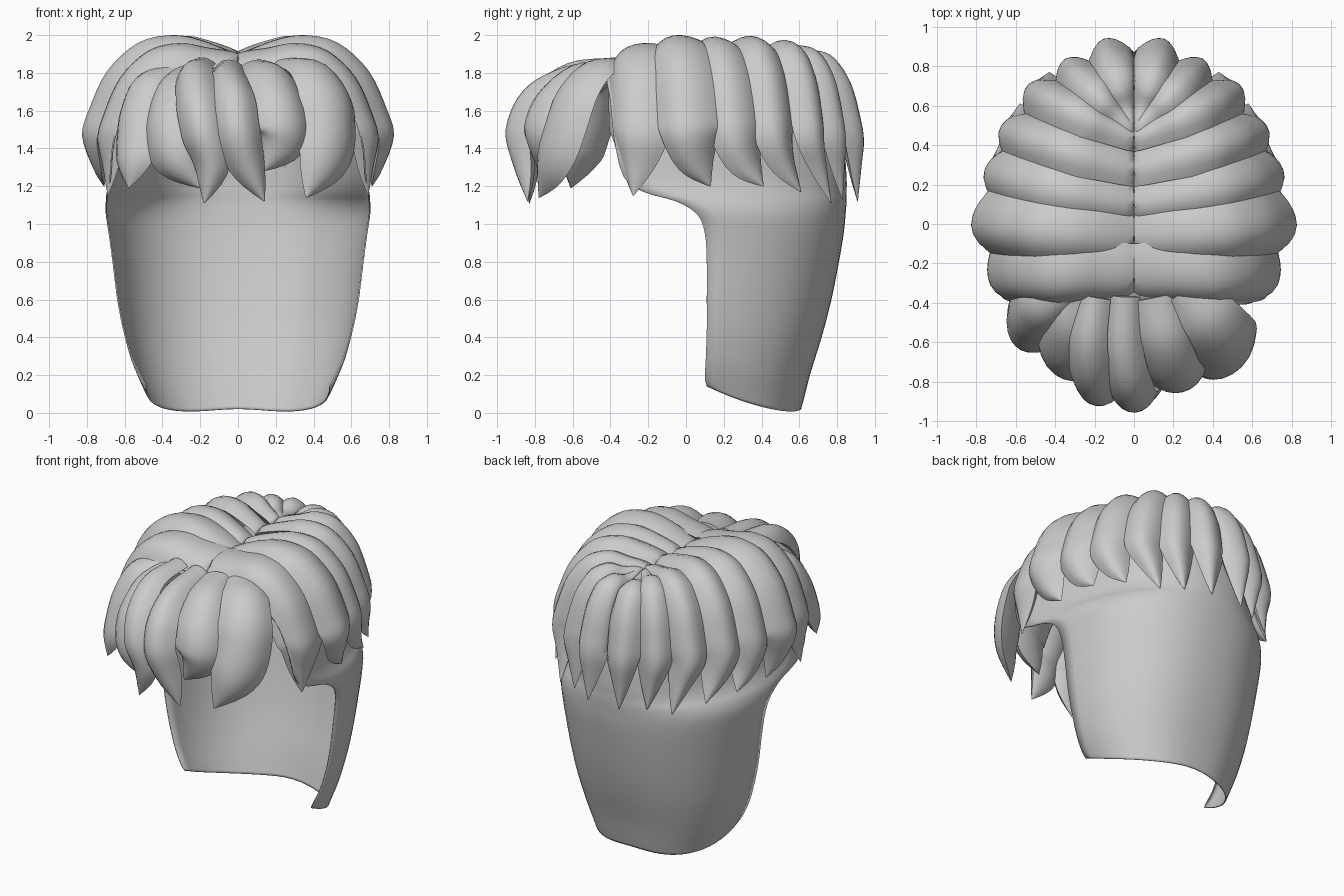
import bpy, math
from mathutils import Vector

if "Cube" in bpy.data.objects:
    bpy.data.objects.remove(bpy.data.objects["Cube"])


def spline(pts, steps):
    """Catmull-Rom resampling of a list of equal-length tuples."""
    p = [Vector(q) for q in pts]
    p = [p[0] * 2 - p[1]] + p + [p[-1] * 2 - p[-2]]
    out = []
    for i in range(1, len(p) - 2):
        a, b, c, d = p[i - 1:i + 3]
        for k in range(steps):
            t = k / steps
            out.append(0.5 * (2 * b + (c - a) * t + (2 * a - 5 * b + 4 * c - d) * t * t
                              + (3 * b - a - 3 * c + d) * t ** 3))
    return out + [p[-2]]


def make(name, verts, faces, angle=50):
    me = bpy.data.meshes.new(name)
    me.from_pydata(verts, [], faces)
    me.validate()
    ob = bpy.data.objects.new(name, me)
    bpy.context.collection.objects.link(ob)
    bpy.ops.object.select_all(action='DESELECT')
    ob.select_set(True)
    bpy.context.view_layer.objects.active = ob
    bpy.ops.object.mode_set(mode='EDIT')
    bpy.ops.mesh.select_all(action='SELECT')
    bpy.ops.mesh.normals_make_consistent(inside=False)
    bpy.ops.object.mode_set(mode='OBJECT')
    bpy.ops.object.shade_smooth_by_angle(angle=math.radians(angle))
    return ob


def lock(name, ridge, hw, h, root=0.5, skew=0.0, clamp=False):
    """Tapered lens-section lock; the path is its outer ridge."""
    path = spline(ridge, 4)
    n, m = len(path), 8
    verts, faces = [], []
    for i, p in enumerate(path):
        s = i / (n - 1)
        t = (path[min(i + 3, n - 1)] - path[max(i - 3, 0)]).normalized()
        out = p - Vector((0, 0, 1.25))
        out = (out - t * out.dot(t)).normalized()
        side = t.cross(out)
        grow = root + (1 - root) * min(1, s / 0.45)
        taper = 1 if s < 0.6 else max(0.02, 1 - ((s - 0.6) / 0.4) ** 2.6)
        w, d = hw * grow * taper, h * min(1, 0.5 + s) * taper
        for k in range(2 * m):
            u = -1 + 2 * k / m if k <= m else 1 - 2 * (k - m) / m
            depth = -d * abs(u) ** 2.2 if k <= m else -d * (1 + 0.4 * (1 - u * u))
            v = p + side * (u * w) + out * (depth + skew * u * d * (1 - u * u))
            if clamp:
                v.x = max(v.x, 0.0)
            verts.append(v)
    r = 2 * m
    for i in range(n - 1):
        for k in range(r):
            a, b = i * r + k, i * r + (k + 1) % r
            faces.append((a, b, b + r, a + r))
    faces += [tuple(range(r)), tuple(range((n - 1) * r, n * r))]
    return make(name, verts, faces)


# Long back sheet running up into the scalp: z, half width, back y, front edge y
rows = spline([(0, .49, .61, .11), (.06, .515, .625, .1), (.2, .565, .66, .105), (.4, .61, .72, .11),
               (.6, .64, .77, .11), (.8, .665, .81, .11), (.95, .685, .835, .1), (1.05, .70, .845, .06),
               (1.12, .70, .85, -.05), (1.17, .695, .85, -.22), (1.25, .68, .85, -.33), (1.45, .66, .83, -.38),
               (1.65, .58, .76, -.4), (1.77, .44, .64, -.42), (1.83, .2, .4, -.4)], 3)
cols, verts, faces = 32, [], []
for z, w, yb, yf in rows:
    for j in range(cols + 1):
        a = math.pi * (j / cols - 0.5)
        c = max(math.cos(a), 0) ** 0.9
        x = math.copysign(abs(math.sin(a)) ** 0.88, a) * w
        lift = 0.14 * (1 - c) ** 1.7 + 0.02 * math.exp(-(x / 0.2) ** 2)
        verts.append((x, yf + (yb - yf) * c, z + lift * max(0, 1 - z / 0.6)))
for i in range(len(rows) - 1):
    for j in range(cols):
        a = i * (cols + 1) + j
        faces.append((a, a + 1, a + cols + 2, a + cols + 1))
faces.append(tuple(range((len(rows) - 1) * (cols + 1), len(rows) * (cols + 1))))
back = make("back_hair", verts, faces)
sol = back.modifiers.new("thickness", 'SOLIDIFY')
sol.thickness, sol.offset = 0.008, -1

# Crown locks: root y, lobe x/y, tip x/y/z, height factor, half width, root width
profile = [(-.12, 1.83), (0, 1.91), (.22, 1.97), (.42, 2.0), (.64, 1.96), (.84, 1.81), (.96, 1.6), (1, 1.47)]
crown = [(-.27, .74, -.27, .69, -.28, 1.15, .94, .18, .85),
         (-.05, .82, .01, .71, .13, 1.20, 1.0, .18, .8),
         (.13, .74, .28, .68, .41, 1.20, .98, .17, .6),
         (.33, .65, .50, .58, .61, 1.17, .97, .15, .8),
         (.47, .51, .71, .43, .77, 1.11, .94, .135, .5),
         (.50, .32, .85, .28, .83, 1.13, .91, .13, .4),
         (.50, .12, .95, .12, .91, 1.12, .89, .13, .4)]
for i, (y0, lx, ly, tx, ty, tz, k, hw, root) in enumerate(crown):
    pts = [(lx * s, y0 + (ly - y0) * s + .2 * (ty - ly) * s ** 4,
            min(1.2 + (z - 1.2) * k, 2) if s > .1 else z - .02) for s, z in profile]
    pts += [((lx + tx) / 2, ly * .5 + ty * .5, 1.31), (tx, ty, tz)]
    ob = lock(f"crown_lock_{i + 1}", pts, hw, 0.10, root, 0.3, True)
    twin = ob.copy()
    twin.data = ob.data.copy()
    twin.name = f"crown_lock_{i + 1}_left"
    for v in twin.data.vertices:
        v.co.x *= -1
    twin.data.flip_normals()
    bpy.context.collection.objects.link(twin)

# Fringe locks: half width and ridge path
fringe = [
    (.15, (-.36, -.35, 1.85), (-.51, -.45, 1.78), (-.58, -.53, 1.62), (-.60, -.59, 1.45), (-.60, -.62, 1.32), (-.58, -.61, 1.19)),
    (.16, (-.30, -.37, 1.84), (-.36, -.55, 1.77), (-.39, -.70, 1.61), (-.38, -.77, 1.45), (-.32, -.79, 1.32), (-.20, -.75, 1.19)),
    (.12, (-.21, -.37, 1.88), (-.25, -.62, 1.85), (-.24, -.82, 1.71), (-.20, -.92, 1.50), (-.15, -.89, 1.30), (-.18, -.83, 1.11)),
    (.12, (-.05, -.37, 1.87), (-.06, -.65, 1.83), (-.03, -.86, 1.71), (0, -.955, 1.50), (.06, -.91, 1.30), (.14, -.84, 1.12)),
    (.16, (.12, -.37, 1.87), (.17, -.60, 1.84), (.22, -.78, 1.69), (.25, -.85, 1.52), (.22, -.83, 1.40), (.13, -.78, 1.28)),
    (.18, (.28, -.32, 1.88), (.41, -.50, 1.86), (.51, -.64, 1.71), (.53, -.72, 1.50), (.48, -.77, 1.32), (.36, -.78, 1.14)),
]
for i, (hw, *path) in enumerate(fringe):
    lock(f"fringe_lock_{i + 1}", path, hw, 0.10, 0.7)
